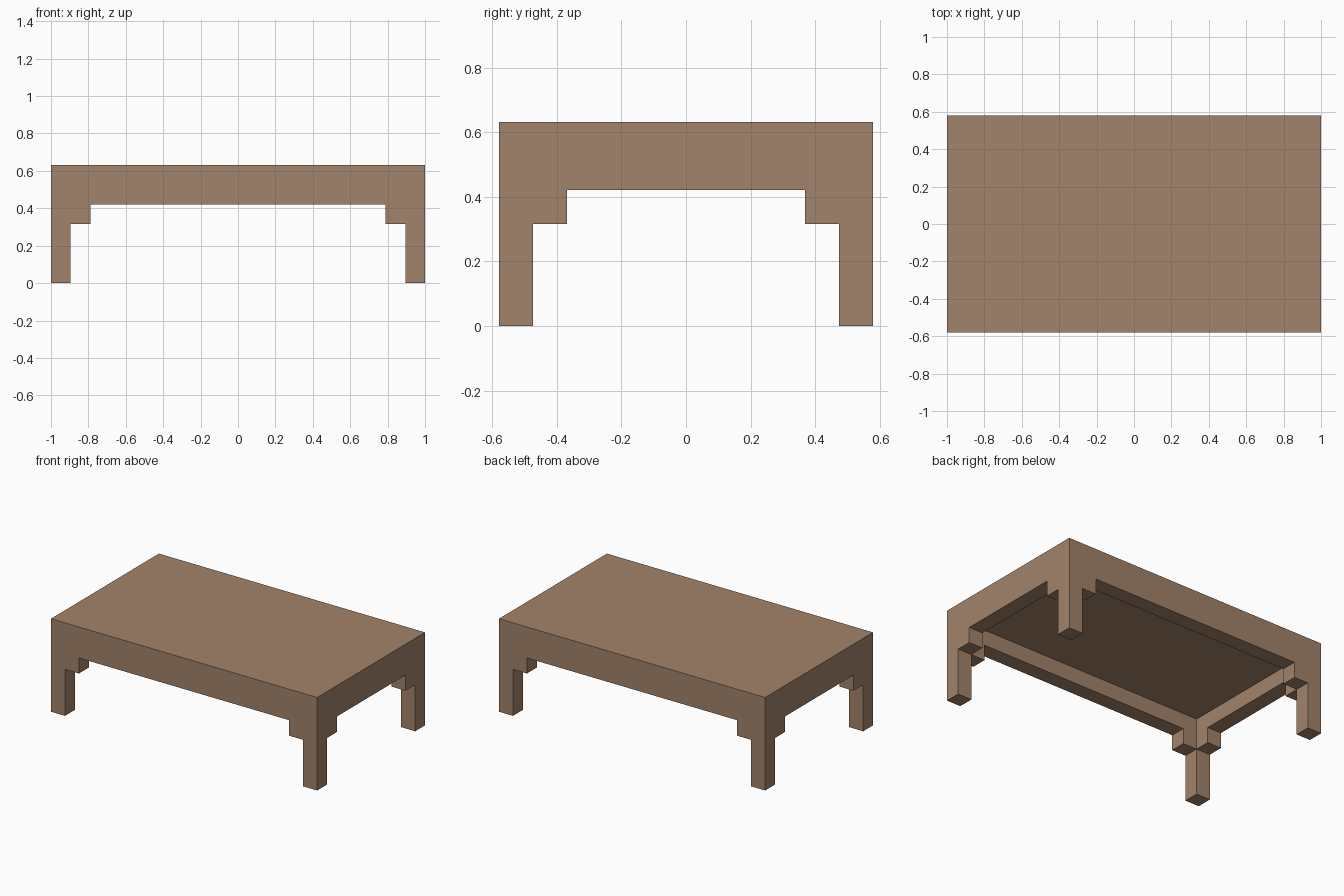
import bpy
import bmesh
from mathutils import Matrix, Vector

cube = bpy.data.objects.get("Cube")
if cube:
    bpy.data.objects.remove(cube, do_unlink=True)

U = 2 / 19                     # one module: leg width and step size
W, D, H = 19, 11, 6            # overall size in modules

wood = bpy.data.materials.new("warm brown wood")
wood.use_nodes = True
colour = (0.362, 0.227, 0.147, 1)
wood.diffuse_color = colour
wood.node_tree.nodes["Principled BSDF"].inputs["Base Color"].default_value = colour


def prism(name, profile, depth, axis="Y"):
    """Extrude an upright profile (in modules) centred along the Y or X axis."""
    bm = bmesh.new()
    face = bm.faces.new([bm.verts.new((a, -depth / 2, z)) for a, z in profile])
    out = bmesh.ops.extrude_face_region(bm, geom=[face])
    moved = [v for v in out["geom"] if isinstance(v, bmesh.types.BMVert)]
    bmesh.ops.translate(bm, verts=moved, vec=Vector((0, depth, 0)))
    if axis == "X":
        bm.transform(Matrix.Rotation(1.5707963268, 4, "Z"))
    bm.transform(Matrix.Scale(U, 4))
    bmesh.ops.recalc_face_normals(bm, faces=bm.faces)
    mesh = bpy.data.meshes.new(name)
    bm.to_mesh(mesh)
    bm.free()
    mesh.materials.append(wood)
    obj = bpy.data.objects.new(name, mesh)
    bpy.context.collection.objects.link(obj)
    return obj


def rectangle(width, z0, z1):
    w = width / 2
    return [(-w, z0), (w, z0), (w, z1), (-w, z1)]


def stepped_arch(span):
    """Opening between two legs, stepped in by one bracket at each top corner."""
    a = span / 2 - 1           # leg inner side
    b = a - 1                  # bracket inner side
    return [(-a, -1), (a, -1), (a, 3), (b, 3), (b, 4), (-b, 4), (-b, 3), (-a, 3)]


# Solid block, then carve the leg openings and the hollow under the top
table = prism("low_table", rectangle(W, 0, H), D)
cutters = [
    prism("front_arch_cutter", stepped_arch(W), D + 2),
    prism("side_arch_cutter", stepped_arch(D), W + 2, "X"),
    prism("underside_cutter", rectangle(W - 2, -1, 5), D - 2),
]
for cutter in cutters:
    cutter.hide_render = True
    mod = table.modifiers.new(cutter.name, "BOOLEAN")
    mod.operation = "DIFFERENCE"
    mod.solver = "EXACT"
    mod.object = cutter

# Keep the carved result and drop the cutters
bpy.context.view_layer.update()
graph = bpy.context.evaluated_depsgraph_get()
carved = bpy.data.meshes.new_from_object(table.evaluated_get(graph))
table.modifiers.clear()
table.data = carved
for cutter in cutters:
    bpy.data.objects.remove(cutter, do_unlink=True)
